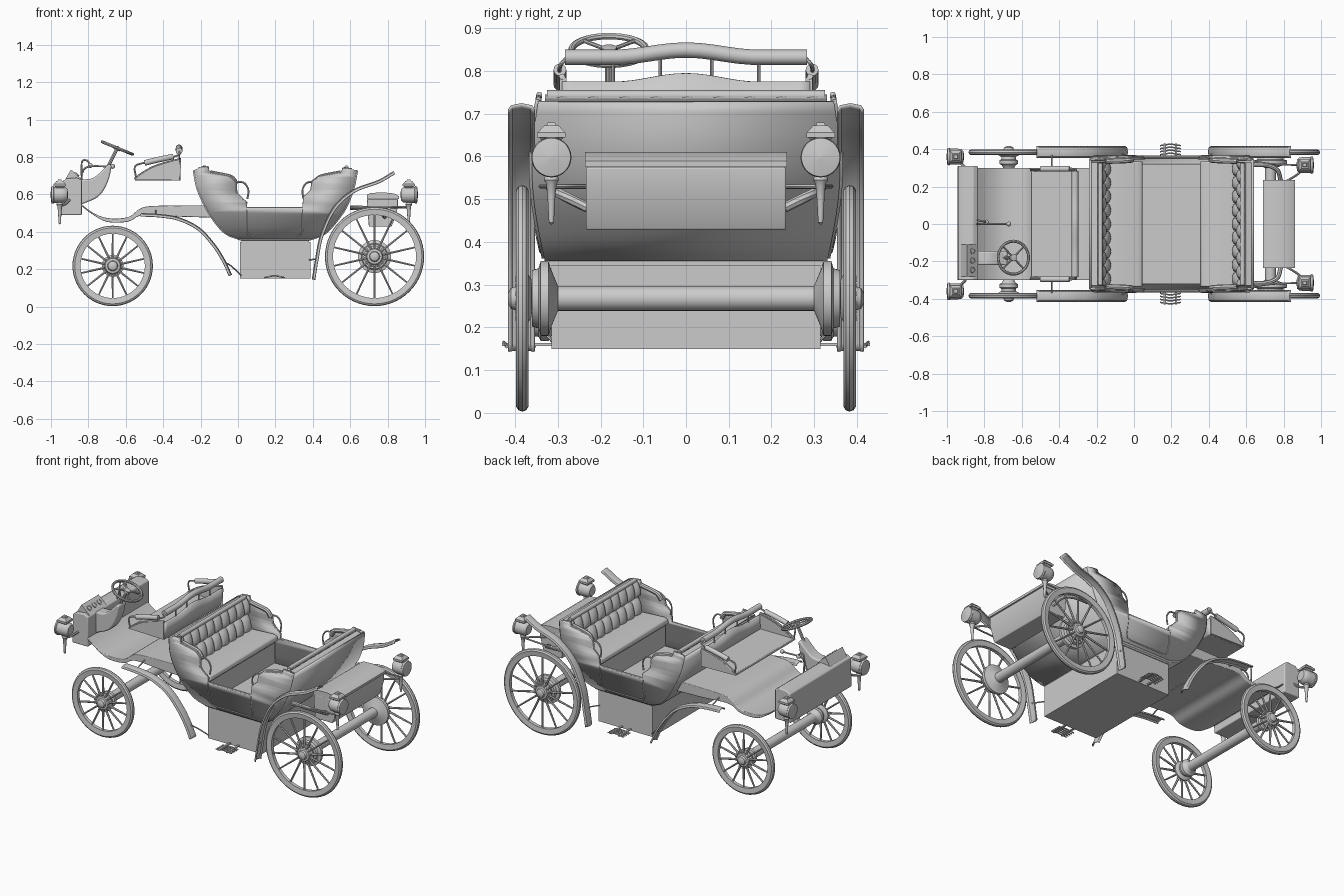
import bpy, bmesh, math
from mathutils import Vector, Matrix

if "Cube" in bpy.data.objects:
    bpy.data.objects.remove(bpy.data.objects["Cube"])


def finish(name, bm, mirror="", solid=0, bevel=0, angle=35):
    bmesh.ops.remove_doubles(bm, verts=bm.verts, dist=1e-5)
    bmesh.ops.recalc_face_normals(bm, faces=bm.faces)
    me = bpy.data.meshes.new(name)
    bm.to_mesh(me)
    bm.free()
    o = bpy.data.objects.new(name, me)
    bpy.context.collection.objects.link(o)
    bpy.ops.object.select_all(action='DESELECT')
    o.select_set(True)
    bpy.context.view_layer.objects.active = o
    bpy.ops.object.shade_smooth_by_angle(angle=math.radians(angle))
    if solid:
        m = o.modifiers.new("Solid", 'SOLIDIFY')
        m.thickness, m.offset = solid, 0
    if bevel:
        m = o.modifiers.new("Bevel", 'BEVEL')
        m.width, m.segments = bevel, 3
    if mirror:
        m = o.modifiers.new("Mirror", 'MIRROR')
        m.use_axis = (False, True, False)
    return o


def smooth(pts, n=6):
    """Catmull-Rom curve through the points."""
    p = [Vector(q) for q in pts]
    p = [2 * p[0] - p[1]] + p + [2 * p[-1] - p[-2]]
    out = []
    for a, b, c, d in zip(p, p[1:], p[2:], p[3:]):
        for i in range(n):
            t = i / n
            out.append(0.5 * (2 * b + (c - a) * t + (2 * a - 5 * b + 4 * c - d) * t * t
                              + (3 * b - a - 3 * c + d) * t ** 3))
    return out + [p[-2]]


def prism(name, pts, y0, y1, **kw):
    bm = bmesh.new()
    f = bm.faces.new([bm.verts.new((p[0], y0, p[1])) for p in pts])
    r = bmesh.ops.extrude_face_region(bm, geom=[f])
    bmesh.ops.translate(bm, vec=(0, y1 - y0, 0), verts=[v for v in r['geom'] if isinstance(v, bmesh.types.BMVert)])
    return finish(name, bm, **kw)


def box(name, x0, x1, y0, y1, z0, z1, **kw):
    return prism(name, [(x0, z0), (x1, z0), (x1, z1), (x0, z1)], y0, y1, **kw)


def grid(bm, rows, close=False):
    vs = [[bm.verts.new(p) for p in r] for r in rows]
    n = len(vs[0])
    for a, b in zip(vs, vs[1:]):
        for j in range(n if close else n - 1):
            bm.faces.new((a[j], a[(j + 1) % n], b[(j + 1) % n], b[j]))
    return vs


def sheet(name, pts, cols, solid, **kw):
    """Sheet following an xz path; cols(z) gives (y, normal offset) across it."""
    bm, rows = bmesh.new(), []
    for i, p in enumerate(pts):
        d = (pts[min(i + 1, len(pts) - 1)] - pts[max(i - 1, 0)]).normalized()
        rows.append([(p.x - d.y * o, y, p.y + d.x * o) for y, o in cols(p.y)])
    grid(bm, rows)
    return finish(name, bm, solid=solid, **kw)


def tube(name, pts, r, n=8, curve=True, **kw):
    p = smooth(pts) if curve else [Vector(q) for q in pts]
    bm, rows = bmesh.new(), []
    for i, c in enumerate(p):
        d = p[min(i + 1, len(p) - 1)] - p[max(i - 1, 0)]
        up = Vector((0, 0, 1)) if abs(d.normalized().z) < 0.98 else Vector((1, 0, 0))
        a = d.cross(up).normalized()
        b = d.cross(a).normalized()
        rows.append([c + r * (a * math.cos(t) + b * math.sin(t)) for t in [k * math.tau / n for k in range(n)]])
    vs = grid(bm, rows, True)
    bm.faces.new(vs[0])
    bm.faces.new(vs[-1])
    return finish(name, bm, **kw)


def lathe(name, prof, origin, axis, n=40, **kw):
    """Revolve (radius, height) points about an axis."""
    m = Matrix.Translation(origin) @ Vector(axis).to_track_quat('Z', 'Y').to_matrix().to_4x4()
    bm = bmesh.new()
    grid(bm, [[m @ Vector((max(r, 1e-4) * math.cos(k * math.tau / n), max(r, 1e-4) * math.sin(k * math.tau / n), h))
               for k in range(n)] for r, h in prof], True)
    return finish(name, bm, **kw)


# Wheels, hubs, brake drums and axles
def wheel_set(tag, x, r, drum):
    c, Y = (x, 0, r + 0.003), (0, 1, 0)
    t = 0.043
    lathe(tag + "_tyre", [(r - t, .372), (r - .012, .368), (r - .003, .374), (r, .383), (r - .003, .392),
                          (r - .012, .398), (r - t, .394), (r - t, .372)], c, Y, 56, mirror="y")
    lathe(tag + "_hub", [(0, .36), (.045, .362), (.058, .370), (.058, .378), (.045, .385), (.04, .396),
                         (.028, .398), (.024, .41), (.012, .416), (0, .416)], c, Y, mirror="y")
    bm = bmesh.new()
    for i in range(14):
        a = i * math.tau / 14
        d = Vector((math.sin(a), 0, math.cos(a)))
        rot = Matrix.Rotation(a, 4, 'Y')
        bmesh.ops.create_cone(bm, cap_ends=True, segments=6, radius1=.007, radius2=.005, depth=r - t - .03,
                              matrix=Matrix.Translation(Vector((x, .383, c[2])) + d * (r - t + .04) / 2) @ rot)
        bmesh.ops.create_cone(bm, cap_ends=True, segments=6, radius1=.005, radius2=.005, depth=.01,
                              matrix=Matrix.Translation(Vector((x, .394, c[2])) + d * .048) @ Matrix.Rotation(math.pi / 2, 4, 'X'))
    finish(tag + "_spokes", bm, mirror="y")
    lathe(tag + "_drum", [(.03, .30), (drum * .75, .315), (drum, .322), (drum, .34), (drum * .8, .345),
                          (drum * .75, .36), (0, .362)], c, Y, mirror="y")
    lathe(tag + "_axle", [(0, -.31), (.029, -.31), (.029, .31), (0, .31)], c, Y, 24)


wheel_set("front_wheel", -0.67, 0.215, 0.05)
wheel_set("rear_wheel", 0.73, 0.265, 0.088)

# Fenders and their brackets
fender = lambda z: [(.356, -.012), (.362, -.002), (.385, .003), (.408, -.002), (.414, -.012)]
sheet("front_fender", smooth([(-.52, .495), (-.42, .49), (-.315, .472), (-.21, .42), (-.13, .335), (-.075, .25), (-.037, .168)]),
      fender, .005, mirror="y")
sheet("rear_fender", smooth([(.40, .145), (.417, .25), (.445, .385), (.515, .53), (.62, .622), (.75, .672), (.834, .72)]),
      fender, .005, mirror="y")
tube("front_fender_bracket", [(-.08, .385, .24), (-.04, .36, .22), (.02, .31, .165)], .004, mirror="y")
tube("rear_fender_bracket", [(.42, .385, .255), (.38, .31, .25)], .004, mirror="y")
tube("fender_stay", [(-.44, .28, .52), (-.44, .37, .49)], .004, mirror="y")

# Passenger tub: curved shell, bulged side walls, floor-level box
half = lambda z: .33 + .025 * math.sin(math.pi * min(max((z - .36) / .40, 0), 1)) + .01 * (z - .36) / .37
left = [(-.235, .728), (-.215, .63), (-.17, .53), (-.115, .445), (-.06, .39), (.01, .362)]
right = [(.39, .362), (.46, .39), (.515, .445), (.575, .53), (.615, .63), (.635, .728)]
outline = smooth(left, 4) + smooth(right, 4)
sheet("tub_shell", outline, lambda z: [(-half(z), 0), (half(z), 0)], .014)
rim = [(.61, .733), (.56, .738), (.555, .715), (.43, .69), (.40, .672), (.392, .62), (.355, .585), (.345, .525),
       (.045, .525), (.045, .555), (.01, .585), (-.01, .61), (-.012, .66), (-.035, .688), (-.155, .715), (-.16, .745), (-.21, .74)]
bm = bmesh.new()
bm.faces.new([bm.verts.new((p[0], 0, p[1])) for p in [tuple(q) for q in outline] + rim])
for k in range(1, 12):
    bmesh.ops.bisect_plane(bm, geom=bm.verts[:] + bm.edges[:] + bm.faces[:], plane_co=(0, 0, .36 + k * .033), plane_no=(0, 0, 1))
for v in bm.verts:
    v.co.y = half(v.co.z)
finish("tub_side", bm, mirror="y", solid=.014)
tube("tub_rim", [(x, half(z), z) for x, z in rim], .007, curve=False, mirror="y")
door = [(.045, .52), (.045, .41), (.055, .385), (.08, .378), (.31, .378), (.335, .385), (.345, .41), (.345, .52)]
tube("door_trim", [(x, half(z) + .006, z) for x, z in door], .004, curve=False, mirror="y")
box("under_box", .012, .388, -.315, .315, .15, .345)
box("floor_board", .02, .38, -.32, .32, .345, .385)

# Facing benches, mirrored about the tub centre x = 0.2
for tag, f in (("forward", lambda x: x), ("rearward", lambda x: .4 - x)):
    prism(tag + "_bench_base", [(f(x), z) for x, z in [(-.13, .52), (.03, .52), (.03, .38), (-.04, .38), (-.12, .46)]], -.325, .325)
    prism(tag + "_seat_cushion", [(f(x), z) for x, z in [(-.15, .515), (.035, .515), (.047, .53), (.042, .55), (.02, .56), (-.15, .55)]],
          -.335, .335, bevel=.006)
    bm, rows = bmesh.new(), []
    for i in range(15):
        u = i / 14
        row = []
        for j in range(73):
            w = j / 72
            puff = .025 * math.sqrt(abs(math.sin(w * 9 * math.pi + (u > .5) * math.pi / 2) * math.sin(u * 2 * math.pi)))
            row.append((f(-.145 - .045 * u + puff), -.33 + .66 * w, .54 + .2 * u))
        rows.append(row)
    grid(bm, rows)
    finish(tag + "_tufted_back", bm, solid=.012, angle=60)
    tube(tag + "_back_roll", [(f(-.18), -.325, .742), (f(-.18), .325, .742)], .013, 12)
    prism(tag + "_back_filling", [(f(x), z) for x, z in [(-.15, .53), (-.195, .735), (-.228, .728), (-.21, .63), (-.17, .54)]], -.33, .33)
    tube(tag + "_arm_roll", [(f(-.15), .335, .715), (f(-.06), .338, .697), (f(-.03), .34, .685), (f(-.01), .342, .655)], .014, mirror="y")
    tube(tag + "_arm_iron", [(f(-.02), .35, .665), (f(.03), .35, .663), (f(.055), .35, .625), (f(.05), .35, .575)], .005, mirror="y")

# Slatted steps
for i in range(5):
    tube("step_slat", [(.14, .355 + i * .016, .155), (.195, .362 + i * .016, .165), (.25, .355 + i * .016, .155)], .004, mirror="y")
for x in (.165, .225):
    box("step_arm", x - .006, x + .006, .31, .43, .156, .163, mirror="y")

# Driver's deck
top = smooth([(-.84, .55), (-.78, .505), (-.70, .474), (-.59, .478), (-.53, .52), (-.475, .537), (-.33, .541), (-.17, .542)], 4)
low = smooth([(-.13, .476), (-.33, .482), (-.47, .492), (-.53, .485), (-.59, .454), (-.70, .453), (-.78, .495), (-.84, .54)], 4)
prism("driver_deck", top + low, -.30, .30, bevel=.004)

# Dashboard, column housing and instruments
prism("dashboard", [(-.945, .49), (-.835, .49), (-.835, .675), (-.86, .69), (-.915, .685), (-.94, .67)], -.30, .31, bevel=.006)
prism("instrument_panel", [(-.93, .67), (-.893, .733), (-.835, .68)], -.28, -.11)
for i in range(3):
    lathe("gauge", [(.016, 0), (.016, .006), (.012, .007), (.011, .004), (0, .004)], (-.864, -.145 - i * .05, .706), (.67, 0, .74), 20)
prism("column_housing", smooth([(-.84, .68), (-.77, .69), (-.69, .765)], 3) + smooth([(-.675, .755), (-.695, .67), (-.745, .59), (-.84, .545)], 4),
      -.22, -.145, bevel=.012)
nrm = Vector((.38, 0, .92)).normalized()
hubc = Vector((-.645, -.18, .848))
tube("steering_column", [(-.72, -.18, .70), tuple(hubc)], .009)
lathe("steering_rim", [(.088 + .008 * math.cos(k * math.tau / 8), .008 * math.sin(k * math.tau / 8)) for k in range(9)], hubc, nrm)
lathe("steering_boss", [(0, -.012), (.018, -.012), (.018, .008), (0, .01)], hubc, nrm, 20)
q = nrm.to_track_quat('Z', 'Y')
for k in range(4):
    a = k * math.pi / 2 + .78
    tube("steering_spoke", [tuple(hubc), tuple(hubc + q @ Vector((.088 * math.cos(a), .088 * math.sin(a), 0)))], .005)
tube("dash_lever", [(-.835, .02, .67), (-.835, .02, .77), (-.81, .015, .782), (-.79, .01, .76)], .005)
tube("gear_lever", [(-.84, .0, .68), (-.81, .0, .745), (-.68, .0, .75)], .005)
for name, c in (("dash_lever_knob", (-.79, .01, .755)), ("gear_knob", (-.67, 0, .75))):
    lathe(name, [(.013 * math.sin(k * math.pi / 8), -.013 * math.cos(k * math.pi / 8)) for k in range(9)], c, (0, 0, 1), 16)

# Driver's seat
box("driver_seat_pan", -.55, -.31, -.285, .285, .674, .692, bevel=.004)
prism("driver_seat_side", smooth([(-.553, .68), (-.51, .712), (-.45, .745), (-.38, .768), (-.312, .785)], 4) + [Vector((-.312, .675))],
      .28, .296, mirror="y")
bm = bmesh.new()
ys = [-.29 + .58 * i / 24 for i in range(25)]
arch = lambda y: math.cos(min(abs(y) / .17, 1) * math.pi) * .5 + .5
grid(bm, [[(-.315, y, .675) for y in ys], [(-.312, y, .775 + .02 * arch(y)) for y in ys]])
finish("driver_seat_back", bm, solid=.014)
tube("driver_back_roll", [(-.315, -.283 + .566 * i / 18, .832 + .017 * arch(-.283 + .566 * i / 18)) for i in range(19)], .018, 12, curve=False)
for y in (.17, .06):
    tube("back_roll_post", [(-.315, y, .77), (-.315, y, .83)], .004, mirror="y")
tube("driver_arm_pad", [(-.50, .295, .768), (-.43, .295, .785), (-.345, .295, .803)], .015, 12, mirror="y")
tube("driver_arm_iron", [(-.545, .295, .69), (-.552, .295, .745), (-.52, .295, .765), (-.43, .295, .778), (-.32, .295, .81), (-.315, .28, .83)], .005, mirror="y")
tube("driver_side_trim", [(-.553, .29, .682), (-.51, .29, .714), (-.45, .29, .747), (-.38, .29, .77), (-.312, .29, .787)], .007, mirror="y")

# Rear trunk with lid and springs
prism("trunk", [(.70, .428), (.82, .428), (.83, .45), (.855, .53), (.855, .575), (.69, .575), (.69, .53)], -.234, .234, bevel=.004)
prism("trunk_lid", [(.69, .575), (.862, .575), (.862, .59), (.835, .605), (.78, .611), (.71, .608), (.69, .598)], -.236, .236)
tube("rear_spring", [(.60, .315, .53), (.70, .315, .525), (.765, .29, .51), (.785, .23, .48)], .012, mirror="y")
tube("rear_lamp_rod", [(.80, .22, .53), (.88, .27, .53), (.913, .315, .53)], .006, mirror="y")
tube("body_rod", [(.60, .34, .53), (.75, .32, .53), (.913, .315, .535)], .005, mirror="y")

# Carriage lamps
for tag, x, y in (("front_lamp", -.953, .36), ("rear_lamp", .913, .315)):
    s = 1 if x > 0 else -1
    lathe(tag + "_body", [(0, -.044), (.03, -.042), (.04, -.03), (.043, -.01), (.043, .03), (.047, .034), (.045, .044), (.036, .046), (0, .05)],
          (x, y, .598), (s, 0, 0), 28, mirror="y")
    bm = bmesh.new()
    for r1, r2, z, h in ((.022, .04, .637, .014), (.047, .047, .65, .012), (.045, .025, .664, .016), (.016, .012, .676, .008)):
        bmesh.ops.create_cone(bm, cap_ends=True, segments=4, radius1=r1, radius2=r2, depth=h,
                              matrix=Matrix.Translation((x, y, z)) @ Matrix.Rotation(math.pi / 4, 4, 'Z'))
    finish(tag + "_chimney", bm, mirror="y")
    lathe(tag + "_stem", [(0, .44), (.006, .445), (.009, .50), (.012, .535), (.018, .545), (.014, .56)], (x, y, 0), (0, 0, 1), 14, mirror="y")
tube("front_lamp_bracket", [(-.90, .30, .57), (-.93, .33, .545), (-.953, .36, .54)], .007, mirror="y")
